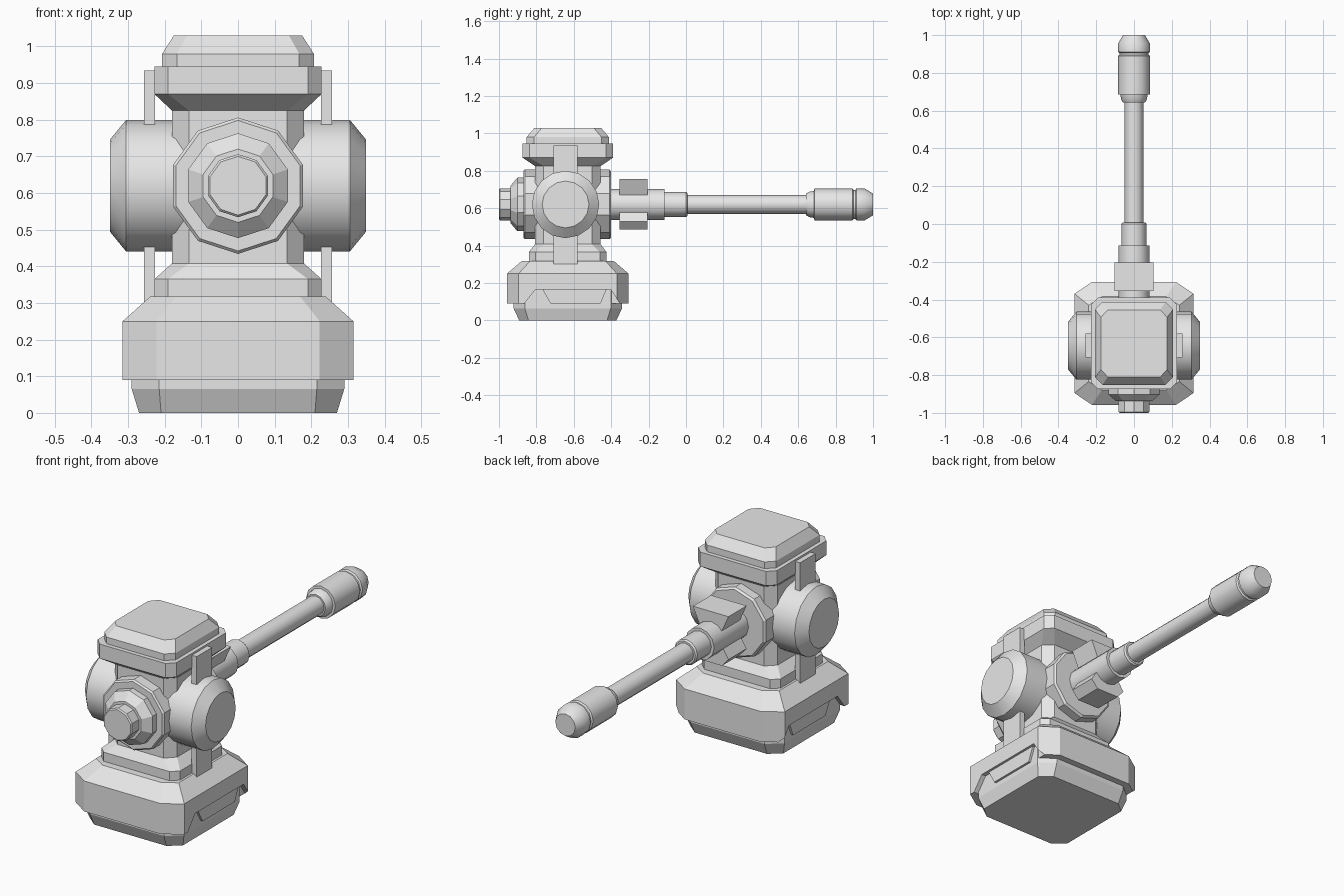
import bpy, bmesh, math

if "Cube" in bpy.data.objects:
    bpy.data.objects.remove(bpy.data.objects["Cube"])

CY = -0.632      # body centre along y
CZ = 0.62        # height of barrel and side drum axes

grey = bpy.data.materials.new("plain_grey")
grey.diffuse_color = (0.8, 0.8, 0.8, 1)
grey.use_nodes = True
grey.node_tree.nodes["Principled BSDF"].inputs["Base Color"].default_value = grey.diffuse_color


def finish(name, bm, smooth=False):
    bmesh.ops.recalc_face_normals(bm, faces=bm.faces)
    me = bpy.data.meshes.new(name)
    bm.to_mesh(me)
    bm.free()
    me.materials.append(grey)
    ob = bpy.data.objects.new(name, me)
    bpy.context.collection.objects.link(ob)
    bpy.ops.object.select_all(action='DESELECT')
    ob.select_set(True)
    bpy.context.view_layer.objects.active = ob
    if smooth:
        bpy.ops.object.shade_smooth_by_angle(angle=math.radians(34))
    return ob


def loft(name, rings, smooth=False):
    """Skin a stack of equal-length point rings and cap both ends."""
    bm = bmesh.new()
    vs = [[bm.verts.new(p) for p in r] for r in rings]
    n = len(vs[0])
    for a, b in zip(vs, vs[1:]):
        for i in range(n):
            j = (i + 1) % n
            bm.faces.new((a[i], a[j], b[j], b[i]))
    bm.faces.new(vs[0])
    bm.faces.new(vs[-1])
    return finish(name, bm, smooth)


def chamfered(name, levels):
    """Stack of corner-cut rectangles: (z, half x, half y, cut x, cut y)."""
    rings = []
    for z, x, y, a, b in levels:
        pts = [(x, y - b), (x - a, y), (a - x, y), (-x, y - b),
               (-x, b - y), (a - x, -y), (x - a, -y), (x, b - y)]
        rings.append([(px, CY + py, z) for px, py in pts])
    return loft(name, rings)


def lathe(name, axis, profile, sides, smooth=False, y=0.0):
    """Turned part along x or y: profile of (position, radius)."""
    rings = []
    for t, r in profile:
        ring = []
        for i in range(sides):
            a = math.tau * i / sides
            u, z = r * math.sin(a), CZ + r * math.cos(a)
            ring.append((u, t, z) if axis == 'y' else (t, y + u, z))
        rings.append(ring)
    return loft(name, rings, smooth)


def prism_x(name, x0, x1, yz):
    return loft(name, [[(x, y, z) for y, z in yz] for x in (x0, x1)])


def prism_y(name, y0, y1, xz):
    return loft(name, [[(x, y, z) for x, z in xz] for y in (y0, y1)])


# Foot and skirt
chamfered("foot", [(0, 0.27, 0.26, 0.06, 0.05), (0.065, 0.29, 0.29, 0.075, 0.06),
                   (0.2, 0.29, 0.29, 0.075, 0.06)])
skirt = chamfered("skirt", [(0.09, 0.315, 0.325, 0.092, 0.062),
                            (0.25, 0.315, 0.325, 0.092, 0.062),
                            (0.317, 0.24, 0.247, 0.07, 0.045)])

# Side notches in the skirt, each with a recessed tab
for s, side in ((1, "right"), (-1, "left")):
    cutter = prism_x("notch_cutter", s * 0.286, s * 0.4,
                     [(-0.873, 0.08), (-0.805, 0.165), (-0.403, 0.165), (-0.345, 0.08)])
    cutter.hide_render = True
    mod = skirt.modifiers.new("notch", 'BOOLEAN')
    mod.operation = 'DIFFERENCE'
    mod.object = cutter
    bpy.context.view_layer.objects.active = skirt
    bpy.ops.object.modifier_apply(modifier=mod.name)
    bpy.data.objects.remove(cutter)
    prism_x("skirt_tab_" + side, s * 0.28, s * 0.302,
            [(-0.724, 0.09), (-0.767, 0.166), (-0.425, 0.166), (-0.457, 0.09)])

# Collar, column and head
chamfered("collar", [(0.31, 0.228, 0.208, 0.037, 0.035), (0.365, 0.228, 0.208, 0.037, 0.035),
                     (0.408, 0.18, 0.175, 0.046, 0.046)])
chamfered("column", [(0.4, 0.18, 0.175, 0.046, 0.046), (0.83, 0.18, 0.175, 0.046, 0.046)])
chamfered("head_band", [(0.825, 0.18, 0.175, 0.046, 0.046), (0.87, 0.228, 0.242, 0.037, 0.037),
                        (0.945, 0.228, 0.242, 0.037, 0.037)])
chamfered("head_cap", [(0.94, 0.207, 0.22, 0.04, 0.04), (0.98, 0.207, 0.22, 0.04, 0.04),
                       (1.03, 0.175, 0.178, 0.036, 0.04)])

# Side drums and vertical straps
for s, side in ((1, "right"), (-1, "left")):
    lathe("side_drum_" + side, 'x', [(s * 0.1, 0.18), (s * 0.305, 0.18), (s * 0.35, 0.125)],
          16, True, y=-0.644)
    prism_x("strap_" + side, s * 0.226, s * 0.256,
            [(-0.708, 0.30), (-0.58, 0.30), (-0.58, 0.935), (-0.708, 0.935)])

# Barrel mount through the column, with front hub and axle end
lathe("mount_flange", 'y', [(-0.87, 0.178), (-0.862, 0.186), (-0.41, 0.186), (-0.40, 0.176)], 10)
lathe("front_hub", 'y', [(-0.88, 0.143), (-0.868, 0.143), (-0.902, 0.143), (-0.938, 0.1)][1:], 10)
lathe("axle_end", 'y', [(-0.9, 0.086), (-0.994, 0.086), (-1.0, 0.08)], 10)

# Barrel sections
lathe("barrel_sleeve", 'y', [(-0.42, 0.083), (-0.115, 0.083)], 12, True)
lathe("barrel_step", 'y', [(-0.13, 0.067), (0.0, 0.067), (0.008, 0.06)], 12, True)
lathe("barrel_tube", 'y', [(-0.01, 0.05), (0.66, 0.05)], 12, True)
lathe("muzzle", 'y', [(0.642, 0.058), (0.66, 0.068), (0.685, 0.072), (0.686, 0.085),
                      (0.89, 0.085), (0.896, 0.077), (0.905, 0.077), (0.911, 0.085),
                      (0.955, 0.085), (1.0, 0.058)], 12, True)

# Weights above and below the sleeve
prism_y("upper_weight", -0.355, -0.205,
        [(-0.065, 0.67), (0.065, 0.67), (0.103, 0.755), (-0.103, 0.755)])
prism_y("lower_weight", -0.355, -0.205,
        [(-0.07, 0.58), (0.07, 0.58), (0.103, 0.53), (0.065, 0.487), (-0.065, 0.487), (-0.103, 0.53)])
